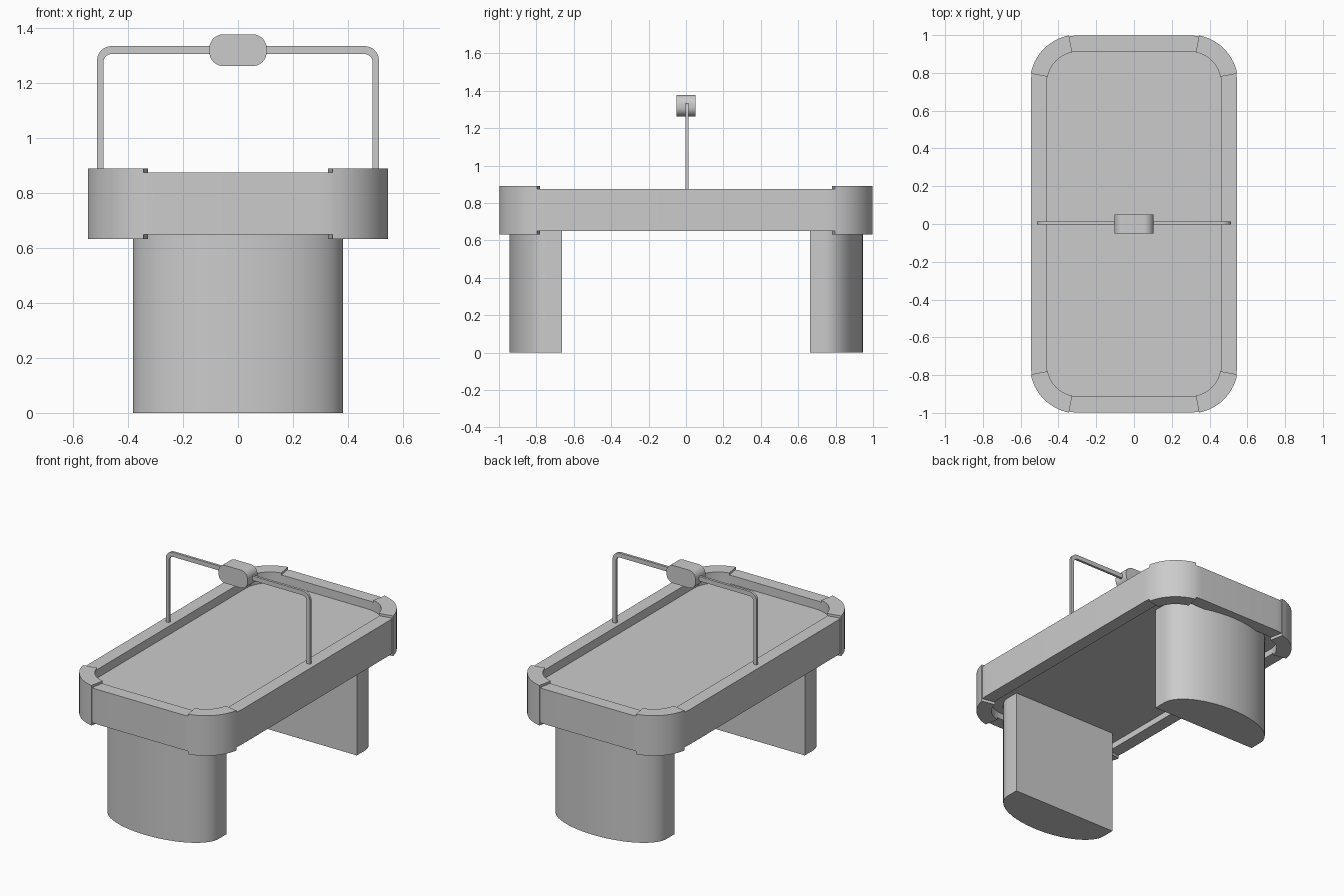
import bpy, bmesh
from math import sin, cos, radians, pi
from mathutils import Matrix

cube = bpy.data.objects.get("Cube")
if cube:
    bpy.data.objects.remove(cube, do_unlink=True)

grey = bpy.data.materials.new("plain_grey")
grey.use_nodes = True
GREY = (0.6, 0.6, 0.6, 1)
grey.diffuse_color = GREY
grey.node_tree.nodes["Principled BSDF"].inputs["Base Color"].default_value = GREY


def finish(name, bm, matrix=Matrix()):
    """Turn a bmesh into a grey object with smooth curves and sharp edges."""
    bm.transform(matrix)
    bmesh.ops.recalc_face_normals(bm, faces=bm.faces)
    mesh = bpy.data.meshes.new(name)
    bm.to_mesh(mesh)
    bm.free()
    mesh.materials.append(grey)
    obj = bpy.data.objects.new(name, mesh)
    bpy.context.collection.objects.link(obj)
    bpy.ops.object.select_all(action='DESELECT')
    obj.select_set(True)
    bpy.context.view_layer.objects.active = obj
    bpy.ops.object.shade_smooth_by_angle(angle=radians(30))
    return obj


def arc(cx, cy, rx, ry, start, end, steps=14):
    angles = [radians(start + (end - start) * i / steps) for i in range(steps + 1)]
    return [(cx + rx * cos(a), cy + ry * sin(a)) for a in angles]


def rounded_rect(hx, hy, r):
    pts = []
    for k, (sx, sy) in enumerate([(1, 1), (-1, 1), (-1, -1), (1, -1)]):
        pts += arc(sx * (hx - r), sy * (hy - r), r, r, 90 * k, 90 * k + 90)
    return pts


def prism(name, outline, z0, z1, matrix=Matrix()):
    """Extrude a closed outline between two heights."""
    bm = bmesh.new()
    low = [bm.verts.new((x, y, z0)) for x, y in outline]
    high = [bm.verts.new((x, y, z1)) for x, y in outline]
    bm.faces.new(low)
    bm.faces.new(high)
    for i in range(len(low)):
        j = (i + 1) % len(low)
        bm.faces.new((low[i], low[j], high[j], high[i]))
    return finish(name, bm, matrix)


def band(name, outer, inner, z0, z1, closed, matrix=Matrix()):
    """Sweep a rectangular section between an outer and an inner outline."""
    bm = bmesh.new()
    rows = [[bm.verts.new(p) for p in ((*o, z0), (*o, z1), (*i, z1), (*i, z0))]
            for o, i in zip(outer, inner)]
    pairs = list(zip(rows, rows[1:]))
    if closed:
        pairs.append((rows[-1], rows[0]))
    else:
        bm.faces.new(rows[0])
        bm.faces.new(rows[-1])
    for a, b in pairs:
        for k in range(4):
            m = (k + 1) % 4
            bm.faces.new((a[k], a[m], b[m], b[k]))
    return finish(name, bm, matrix)


HALF_X, HALF_Y = 0.546, 0.998
CORNER_R, INNER_R = 0.25, 0.166
WALL = CORNER_R - INNER_R
CX, CY = HALF_X - CORNER_R, HALF_Y - CORNER_R

# Table rim and sunken playing bed
band("table_rim", rounded_rect(HALF_X, HALF_Y, CORNER_R),
     rounded_rect(HALF_X - WALL, HALF_Y - WALL, INNER_R), 0.65, 0.875, True)
prism("playing_bed", rounded_rect(HALF_X - WALL + 0.004, HALF_Y - WALL + 0.004, INNER_R + 0.004),
      0.69, 0.82)

# Corner guards, slightly proud of the rim
for side, sx in (("left", 1), ("right", -1)):
    for end, sy in (("front", -1), ("back", 1)):
        r_out, r_in = CORNER_R + 0.005, INNER_R - 0.002
        band(f"{end}_{side}_corner_guard", arc(CX, CY, r_out, r_out, 11, 79),
             arc(CX, CY, r_in, r_in, 11, 79), 0.632, 0.89, False,
             Matrix.Diagonal((sx, sy, 1, 1)))

# Pedestal legs: flat inside, elliptical outside
leg = [(0.383, 0.662)] + arc(0, 0.745, 0.383, 0.2, 0, 180, 36) + [(-0.383, 0.662)]
for end, sy in (("front", -1), ("back", 1)):
    prism(f"{end}_leg", leg, 0, 0.695, Matrix.Diagonal((1, sy, 1, 1)))

# Overhead arch, drawn in x-z and stood upright
upright = Matrix.Rotation(pi / 2, 4, 'X')


def arch_path(half, top, r):
    right = [(half, 0.85)] + arc(half - r, top - r, r, r, 0, 90, 8)
    return right + [(-x, z) for x, z in reversed(right)]


band("overhead_arch", arch_path(0.513, 1.335, 0.052), arch_path(0.49, 1.306, 0.03),
     -0.014, 0.002, False, upright)

# Score box on the arch
prism("score_box", rounded_rect(0.104, 0.0575, 0.05), -0.05, 0.05,
      Matrix.Translation((0, 0, 1.32)) @ upright)
